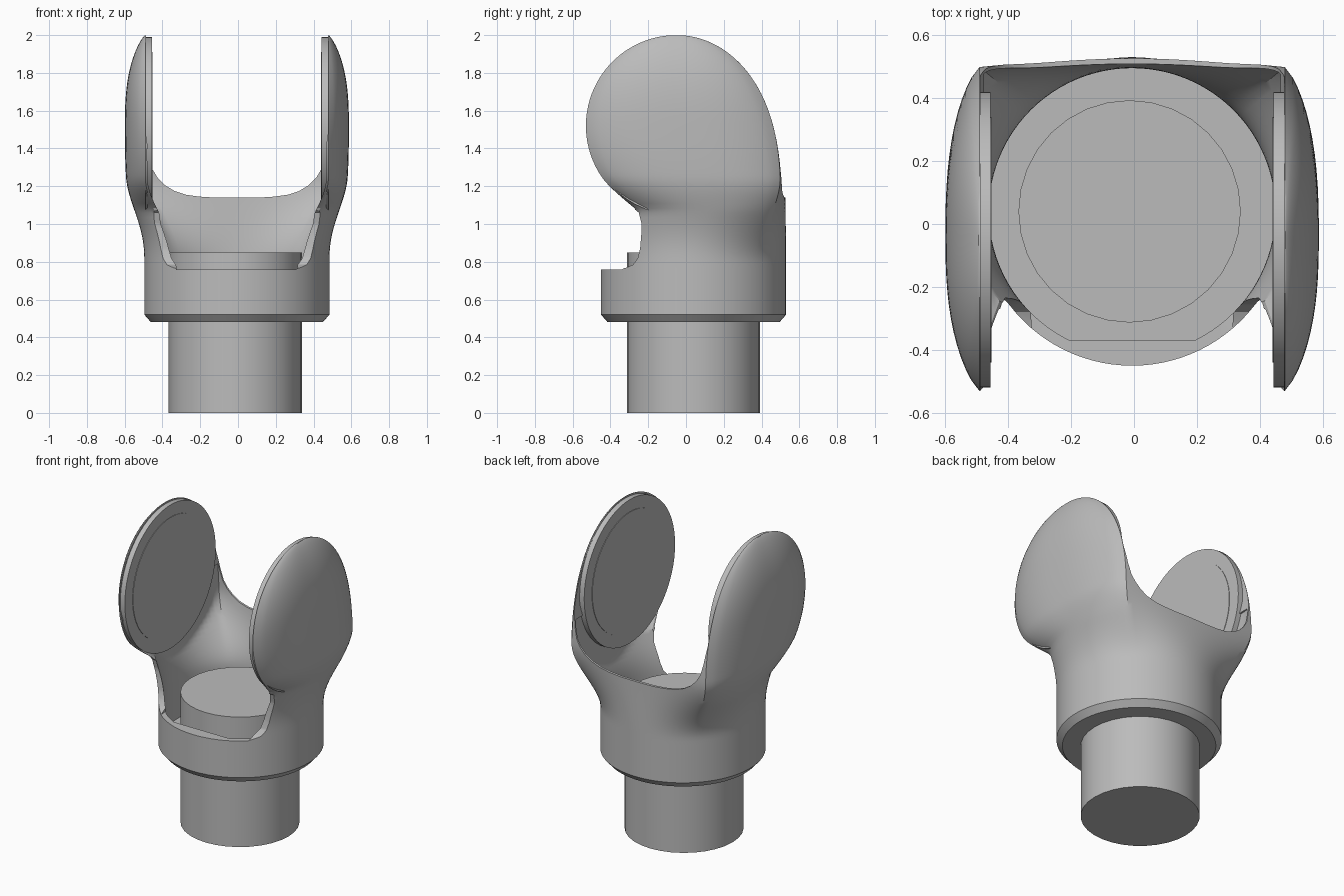
import bpy
import bmesh
from math import sin, cos, pi, sqrt

CX, CY = -0.006, 0.04          # axis of the collar and post
EAR_Y, EAR_Z, EAR_R = -0.05, 1.52, 0.48
EDGE = 0.485                   # half width at the rim of the ears
SEGS = 96

if "Cube" in bpy.data.objects:
    bpy.data.objects.remove(bpy.data.objects["Cube"])

grey = bpy.data.materials.new("plain grey")
grey.use_nodes = True
grey.diffuse_color = (0.5, 0.5, 0.5, 1)
grey.node_tree.nodes["Principled BSDF"].inputs["Base Color"].default_value = (0.5, 0.5, 0.5, 1)


def finish(name, bm):
    bmesh.ops.recalc_face_normals(bm, faces=bm.faces)
    mesh = bpy.data.meshes.new(name)
    bm.to_mesh(mesh)
    bm.free()
    mesh.materials.append(grey)
    ob = bpy.data.objects.new(name, mesh)
    bpy.context.collection.objects.link(ob)
    return ob


def activate(ob):
    bpy.ops.object.select_all(action='DESELECT')
    ob.select_set(True)
    bpy.context.view_layer.objects.active = ob


def shade(ob):
    activate(ob)
    bpy.ops.object.shade_smooth_by_angle(angle=pi / 6)


def loft(name, rings):
    bm = bmesh.new()
    rows = [[bm.verts.new(p) for p in ring] for ring in rings]
    n = len(rows[0])
    for a, b in zip(rows, rows[1:]):
        for i in range(n):
            j = (i + 1) % n
            bm.faces.new((a[i], a[j], b[j], b[i]))
    bm.faces.new(rows[0])
    bm.faces.new(rows[-1])
    return finish(name, bm)


def cylinder(name, radius, centre, low, high, axis, sides):
    def point(a, h):
        u, v = centre[0] + radius * cos(a), centre[1] + radius * sin(a)
        return (h, u, v) if axis == 'X' else (u, v, h)
    ob = loft(name, [[point(2 * pi * i / sides, h) for i in range(sides)] for h in (low, high)])
    shade(ob)
    return ob


def blend(z):
    # 0 on the round collar, 1 on the boxy ears
    t = min(max((z - 0.8) / 0.45, 0), 1)
    return t * t * (3 - 2 * t)


def section(z, radius=0.49):
    # circle blended into a domed box section, whose depth follows the ear outline
    w = blend(z)
    front = min(EAR_Y - sqrt(max(EAR_R ** 2 - (z - EAR_Z) ** 2, 0)), -0.23) if z < EAR_Z \
        else EAR_Y - sqrt(max(EAR_R ** 2 - (z - EAR_Z) ** 2, 0))
    rise = min(max((z - 1.15) / 0.85, 0), 1)
    back = EAR_Y + 0.55 * sqrt(1 - rise ** 2.4)
    tz = (z - EAR_Z) / EAR_R if z > EAR_Z else (EAR_Z - z) / 0.75
    bulge = 0.108 * max(1 - tz ** 2.6, 0) ** 0.8
    points = []
    for i in range(SEGS):
        a = 2 * pi * i / SEGS
        c, s = cos(a), sin(a)
        side = 1 if c >= 0 else -1
        if abs(s) <= abs(c) + 1e-6:
            t = max(-1, min(1, s * sqrt(2)))
            ex = side * (EDGE + bulge * max(1 - abs(t) ** 2.6, 0) ** 0.8)
            ey = (front + back) / 2 + t * (back - front) / 2
        else:
            ex = EDGE * c * sqrt(2)
            ey = back + 0.025 * (1 - (ex / EDGE) ** 2) if s > 0 else front
        points.append((radius * c * (1 - w) + ex * w,
                       (CY + radius * s) * (1 - w) + ey * w))
    return points


def hollow(z):
    # inner wall; opens toward the front above the collar lip
    inset = 0.035 + (0.014 - 0.035) * blend(z)
    ring = []
    for i, (x, y) in enumerate(section(z)):
        a = 2 * pi * i / SEGS
        k = 1 - inset / sqrt(x * x + (y - CY) ** 2)
        x, y = max(-0.482, min(0.482, x * k)), CY + (y - CY) * k
        if z < 0.76:
            y = max(y, -0.37)
        elif sin(a) < -abs(cos(a)) - 1e-6:
            y -= 0.3
        ring.append((CX + x, y, z))
    return ring


def prism(name, profile, axis):
    ends = []
    for h in (-1, 1):
        ends.append([(h, u, v) if axis == 'X' else (CX + u, h, v) for u, v in profile])
    return loft(name, ends)


# Yoke body: collar with a chamfered foot, flowing into two ears
levels = [0.52 + 0.98 * i / 40 for i in range(41)]
levels += [1.5 + 0.4985 * sin(pi / 2 * i / 24) for i in range(1, 25)]
rings = [[(CX + x, y, 0.48) for x, y in section(0.48, 0.455)]]
rings += [[(CX + x, y, z) for x, y in section(z)] for z in levels]
yoke = loft("yoke", rings)

# Cutters: the cavity, the front window and the gap between the ears
cavity = loft("cavity_cutter", [hollow(z) for z in
                                [0.56, 0.759, 0.761] + [0.8 + 0.025 * i for i in range(25)]])
window = prism("window_cutter", [
    (-0.8, 0.76), (-0.36, 0.76), (-0.32, 0.767), (-0.28, 0.785), (-0.255, 0.82), (-0.243, 0.87),
    (-0.237, 0.94), (-0.235, 1.0), (-0.25, 1.06), (-0.3, 1.1), (-0.38, 1.15), (-0.48, 1.25),
    (-0.8, 1.3)], 'X')
half = [(0.12, 1.14), (0.2, 1.145), (0.27, 1.155), (0.33, 1.175), (0.38, 1.205), (0.42, 1.245),
        (0.447, 1.29), (0.465, 1.36), (0.482, 1.48), (0.482, 2.2)]
gap = prism("gap_cutter", half + [(-x, z) for x, z in reversed(half)], 'Y')

for cutter in (cavity, window, gap):
    activate(yoke)
    mod = yoke.modifiers.new(cutter.name, 'BOOLEAN')
    mod.operation = 'DIFFERENCE'
    mod.solver = 'EXACT'
    mod.object = cutter
    bpy.ops.object.modifier_apply(modifier=mod.name)
    bpy.data.objects.remove(cutter)
shade(yoke)

# Post through the collar
cylinder("post", 0.353, (CX - 0.008, CY), 0, 0.85, 'Z', 32)

# Round pads on the inner faces of the ears
for side, label in ((1, "left"), (-1, "right")):
    cylinder(label + "_pad", 0.47, (EAR_Y, EAR_Z), CX + side * 0.449, CX + side * 0.484, 'X', 64)
    cylinder(label + "_pad_face", 0.39, (EAR_Y, EAR_Z), CX + side * 0.446, CX + side * 0.45, 'X', 64)
